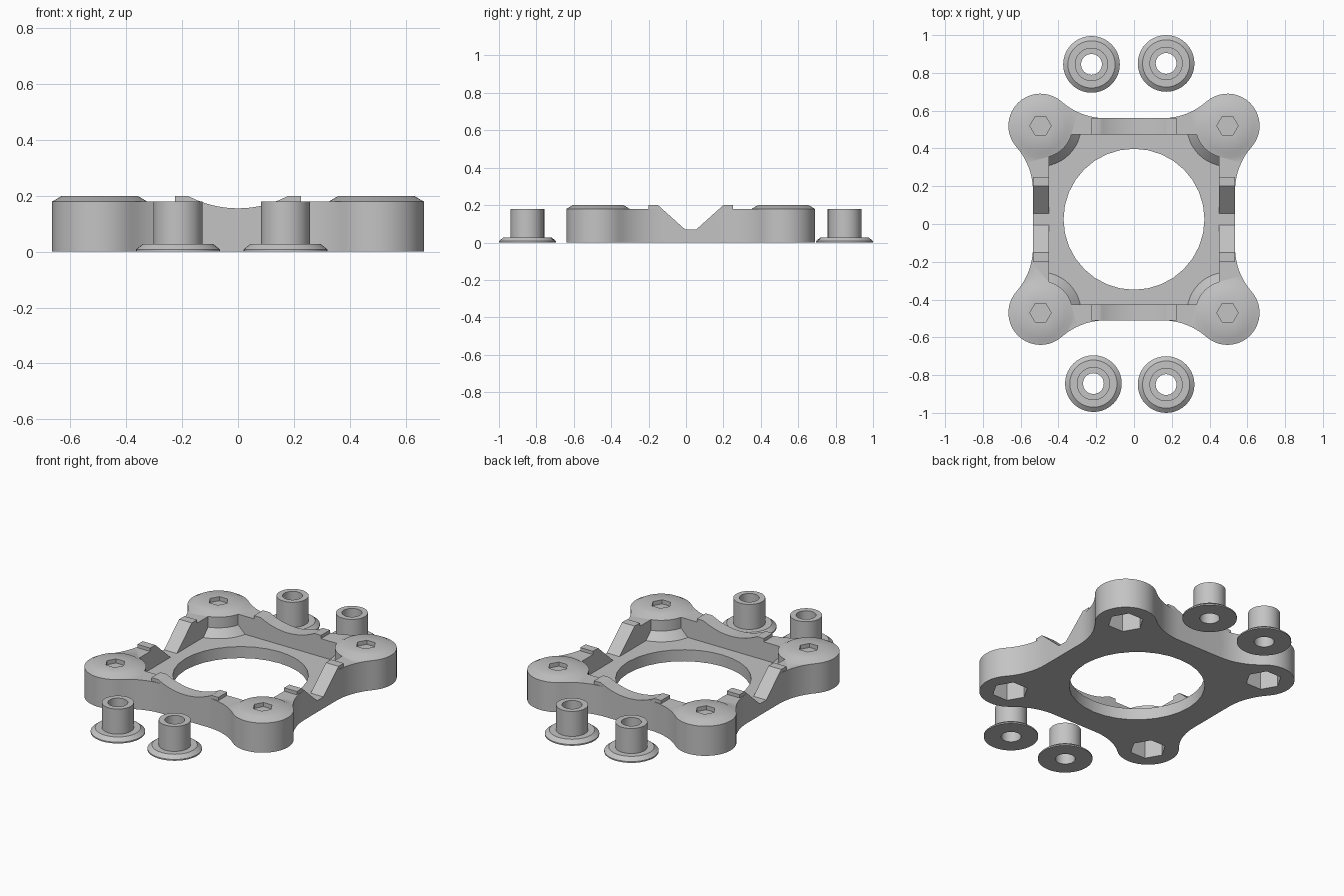
import bpy, bmesh, math
from mathutils import Matrix, Vector

cube = bpy.data.objects.get("Cube")
if cube:
    bpy.data.objects.remove(cube, do_unlink=True)

grey = bpy.data.materials.new("light grey plastic")
grey.use_nodes = True
COLOUR = (0.55, 0.55, 0.55, 1)
grey.diffuse_color = COLOUR
grey.node_tree.nodes["Principled BSDF"].inputs["Base Color"].default_value = COLOUR

CY = 0.025        # frame centre in y
LOBE = 0.495      # lobe centre distance on each axis
R = 0.17          # lobe radius
SIDE = 0.535      # outer side distance
POCKET = 0.45     # inner pocket half width
FLOOR, RIM, TOP = 0.07, 0.18, 0.2
CORNERS = [(sx * LOBE, sy * LOBE) for sx in (-1, 1) for sy in (-1, 1)]


def new_object(name, bm):
    bmesh.ops.recalc_face_normals(bm, faces=bm.faces)
    mesh = bpy.data.meshes.new(name)
    bm.to_mesh(mesh)
    bm.free()
    mesh.materials.append(grey)
    obj = bpy.data.objects.new(name, mesh)
    bpy.context.collection.objects.link(obj)
    return obj


def prism(name, points, low, high, matrix=Matrix()):
    """Extrude a flat outline from low to high, then transform it."""
    bm = bmesh.new()
    face = bm.faces.new([bm.verts.new((x, y, low)) for x, y in points])
    moved = bmesh.ops.extrude_face_region(bm, geom=[face])["geom"]
    verts = [v for v in moved if isinstance(v, bmesh.types.BMVert)]
    bmesh.ops.translate(bm, verts=verts, vec=(0, 0, high - low))
    bm.transform(matrix)
    return new_object(name, bm)


def lathe(name, profile, centre, steps=48, closed=False):
    """Spin a (radius, height) profile around a vertical axis."""
    bm = bmesh.new()
    verts = [bm.verts.new((r, 0, z)) for r, z in profile]
    pairs = list(zip(verts, verts[1:])) + ([(verts[-1], verts[0])] if closed else [])
    edges = [bm.edges.new(p) for p in pairs]
    bmesh.ops.spin(bm, geom=verts + edges, axis=(0, 0, 1), cent=(0, 0, 0),
                   angle=math.tau, steps=steps, use_merge=True)
    bmesh.ops.remove_doubles(bm, verts=bm.verts, dist=1e-5)
    bm.transform(Matrix.Translation((*centre, 0)))
    return new_object(name, bm)


def circle(r, count, centre=(0, 0)):
    return [(centre[0] + r * math.cos(math.tau * i / count),
             centre[1] + r * math.sin(math.tau * i / count)) for i in range(count)]


def box(name, hx, hy, low, high, centre=(0, 0)):
    pts = [(centre[0] + sx * hx, centre[1] + sy * hy)
           for sx, sy in ((-1, -1), (1, -1), (1, 1), (-1, 1))]
    return prism(name, pts, low, high)


def combine(target, tool, operation):
    """Apply an exact boolean and discard the tool."""
    mod = target.modifiers.new("cut", "BOOLEAN")
    mod.solver, mod.operation, mod.object = "EXACT", operation, tool
    bpy.context.view_layer.objects.active = target
    bpy.ops.object.modifier_apply(modifier=mod.name)
    bpy.data.objects.remove(tool, do_unlink=True)


def smooth(obj, degrees=32):
    bpy.ops.object.select_all(action="DESELECT")
    obj.select_set(True)
    bpy.context.view_layer.objects.active = obj
    bpy.ops.object.shade_smooth_by_angle(angle=math.radians(degrees))


# Outer outline: a waisted side plus half a lobe, turned four times
START = 0.15
dx, dy = LOBE - START, LOBE - SIDE
FILLET = (dx * dx + dy * dy - R * R) / (2 * (R + dy))
fillet_centre = Vector((START, SIDE + FILLET))
lobe_centre = Vector((LOBE, LOBE))
to_fillet = fillet_centre - lobe_centre
touch = math.atan2(to_fillet.y, to_fillet.x)
quarter = []
N = 10
for i in range(N):                       # lobe, diagonal round to the fillet
    a = math.pi / 4 + (touch - math.pi / 4) * i / N
    quarter.append(lobe_centre + R * Vector((math.cos(a), math.sin(a))))
for i in range(N + 1):                   # concave fillet down to the flat
    a = touch - math.pi + (-math.pi / 2 - touch + math.pi) * i / N
    quarter.append(fillet_centre + FILLET * Vector((math.cos(a), math.sin(a))))
half = quarter + [Vector((-p.x, p.y)) for p in reversed(quarter)][:-1]
outline = []
for k in range(4):
    turn = Matrix.Rotation(k * math.pi / 2, 2)
    outline += [tuple(turn @ p) for p in half]

frame = prism("frame", outline, 0, RIM)

# Chamfered lobe caps
for c in CORNERS:
    cap = lathe("lobe_cap", [(0, 0.15), (R - 0.001, 0.15), (R - 0.001, RIM),
                             (0.135, TOP), (0, TOP)], c)
    combine(frame, cap, "UNION")

# Raised middle blocks on each rim
for s in (-1, 1):
    mid, thick = s * (SIDE + 0.43) / 2, (SIDE - 0.43) / 2
    combine(frame, box("block", 0.225, thick, 0.1, TOP, (0, mid)), "UNION")
    combine(frame, box("block", thick, 0.225, 0.1, TOP, (mid, 0)), "UNION")

# Square pocket, leaving round corner posts with flared feet
pocket = box("pocket", POCKET, POCKET, FLOOR, 0.3)
for c in CORNERS:
    post = lathe("post", [(0, 0.06), (0.225, 0.06), (R, 0.115), (R, 0.4), (0, 0.4)], c)
    combine(pocket, post, "DIFFERENCE")
combine(frame, pocket, "DIFFERENCE")

# Round opening through the floor
combine(frame, prism("opening", circle(0.373, 32), -0.1, 0.3), "DIFFERENCE")

# Shallow curved dips in the front and back rims
along_y = Matrix.Translation((0, 0, 0.5375)) @ Matrix.Rotation(math.pi / 2, 4, "X")
combine(frame, prism("dip", circle(0.3825, 96), -1, 1, along_y), "DIFFERENCE")

# V notches in the side rims
along_x = Matrix(((0, 0, 1, 0), (1, 0, 0, 0), (0, 1, 0, 0), (0, 0, 0, 1)))
vee = [(-0.03, FLOOR), (0.03, FLOOR), (0.175, TOP), (0.175, 0.3),
       (-0.175, 0.3), (-0.175, TOP)]
combine(frame, prism("notch", vee, -1, 1, along_x), "DIFFERENCE")

# Hexagonal recesses: wide below, small on top
for c in CORNERS:
    combine(frame, prism("nut_recess", circle(0.1, 6, c), -0.1, 0.15), "DIFFERENCE")
    combine(frame, prism("top_recess", circle(0.056, 6, c), 0.175, 0.3), "DIFFERENCE")

frame.location.y = CY
smooth(frame)

# Four loose flanged bushings
bush = [(0.055, 0), (0.15, 0), (0.15, 0.008), (0.125, 0.028), (0.088, 0.028),
        (0.088, 0.18), (0.055, 0.18)]
for name, centre in (("back_right", (-0.225, 0.845)), ("back_left", (0.17, 0.85)),
                     ("front_right", (-0.215, -0.845)), ("front_left", (0.17, -0.85))):
    smooth(lathe(name + "_bushing", bush, centre, 40, closed=True))
